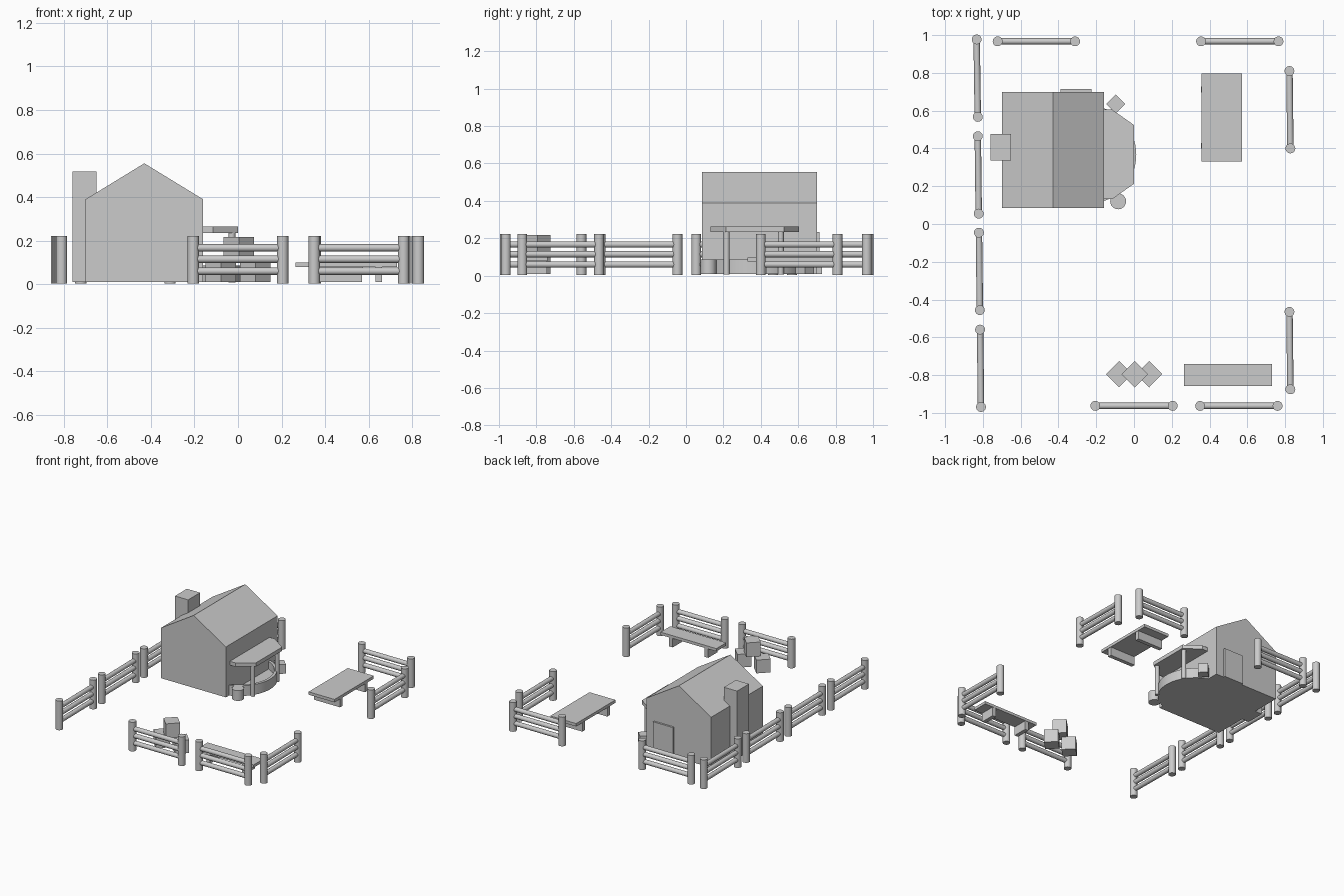
import bpy, bmesh
from math import radians, cos, sin, sqrt, acos
from mathutils import Vector

if "Cube" in bpy.data.objects:
    bpy.data.objects.remove(bpy.data.objects["Cube"])


def add_mesh(name, verts, faces):
    me = bpy.data.meshes.new(name)
    me.from_pydata(verts, [], faces)
    bm = bmesh.new()
    bm.from_mesh(me)
    bmesh.ops.recalc_face_normals(bm, faces=bm.faces)
    bm.to_mesh(me)
    bm.free()
    ob = bpy.data.objects.new(name, me)
    bpy.context.collection.objects.link(ob)
    return ob


def prism(name, outline, z0, z1):
    n = len(outline)
    verts = [(x, y, z) for z in (z0, z1) for x, y in outline]
    faces = [list(range(n)), list(range(n, 2 * n))]
    faces += [(i, (i + 1) % n, n + (i + 1) % n, n + i) for i in range(n)]
    return add_mesh(name, verts, faces)


def box(name, x0, x1, y0, y1, z0, z1):
    return prism(name, [(x0, y0), (x1, y0), (x1, y1), (x0, y1)], z0, z1)


def crate(name, x, y, half_diag, z0, z1):
    d = half_diag
    return prism(name, [(x - d, y), (x, y - d), (x + d, y), (x, y + d)], z0, z1)


def rod(name, a, b, r, sides=20):
    a, b = Vector(a), Vector(b)
    bpy.ops.mesh.primitive_cylinder_add(vertices=sides, radius=r, depth=(b - a).length,
                                        location=(a + b) / 2)
    ob = bpy.context.object
    ob.name = name
    ob.rotation_euler = (b - a).to_track_quat('Z', 'Y').to_euler()
    bpy.ops.object.shade_smooth_by_angle(angle=radians(35))
    return ob


def fence(x0, y0, x1, y1):
    for x, y in ((x0, y0), (x1, y1)):
        rod("fence_post", (x, y, 0.003), (x, y, 0.222), 0.026)
    for z in (0.06, 0.115, 0.167):
        rod("fence_rail", (x0, y0, z), (x1, y1, z), 0.017, 16)


# Fence panels around the yard
for panel in [(-0.833, 0.977, -0.827, 0.567), (-0.827, 0.465, -0.822, 0.055),
              (-0.821, -0.046, -0.816, -0.456), (-0.815, -0.559, -0.81, -0.969),
              (-0.722, 0.967, -0.312, 0.967), (0.355, 0.967, 0.765, 0.967),
              (0.823, 0.81, 0.828, 0.40), (0.823, -0.465, 0.828, -0.875),
              (-0.205, -0.963, 0.205, -0.963), (0.35, -0.963, 0.76, -0.963)]:
    fence(*panel)

# House body with gable roof
gable = [(-0.70, 0.01), (-0.16, 0.01), (-0.16, 0.39), (-0.43, 0.555), (-0.70, 0.39)]
verts = [(x, y, z) for y in (0.085, 0.70) for x, z in gable]
add_mesh("house", verts, [range(5), range(5, 10)] +
         [(i, (i + 1) % 5, 5 + (i + 1) % 5, 5 + i) for i in range(5)])
box("chimney", -0.76, -0.65, 0.335, 0.477, 0.01, 0.518)
box("back_door", -0.39, -0.225, 0.69, 0.714, 0.01, 0.235)

# Porch: round floor, low curved wall, canopy and posts
CX, CY, R, T = -0.25, 0.367, 0.262, 0.02


def arc(r, wall_x=-0.162, n=24):
    a = acos((wall_x - CX) / r)
    return [(CX + r * cos(-a + 2 * a * i / n), CY + r * sin(-a + 2 * a * i / n))
            for i in range(n + 1)]


prism("porch_floor", arc(R - 0.002), 0.01, 0.03)
outer, inner = arc(R), arc(R - T)
k = len(outer)
verts = [(x, y, z) for ring in (outer, inner) for z in (0.01, 0.087) for x, y in ring]
faces = [(0, k, 3 * k, 2 * k), (k - 1, 2 * k - 1, 4 * k - 1, 3 * k - 1)]
for i in range(k - 1):
    for a, b in ((0, k), (k, 3 * k), (3 * k, 2 * k), (2 * k, 0)):
        faces.append((a + i, a + i + 1, b + i + 1, b + i))
wall = add_mesh("porch_wall", verts, faces)
bpy.context.view_layer.objects.active = wall
wall.select_set(True)
bpy.ops.object.shade_smooth_by_angle(angle=radians(35))
prism("porch_canopy", [(-0.162, 0.132), (-0.115, 0.132), (0.0, 0.213), (0.0, 0.524),
                       (-0.115, 0.605), (-0.162, 0.605)], 0.235, 0.264)
for y in (0.217, 0.507):
    rod("porch_post", (-0.028, y, 0.007), (-0.028, y, 0.238), 0.016, 16)

# Barrel and crate beside the porch
rod("barrel", (-0.084, 0.12, 0.01), (-0.084, 0.12, 0.087), 0.042, 24)
crate("porch_crate", -0.096, 0.635, 0.05, 0.01, 0.08)

# Stacked crates by the front fence
crate("crate_left", -0.079, -0.795, 0.07, 0.01, 0.11)
crate("crate_right", 0.08, -0.795, 0.07, 0.01, 0.11)
crate("crate_top", 0.004, -0.795, 0.07, 0.11, 0.217)

# Tables with slab legs
box("side_table_top", 0.357, 0.573, 0.33, 0.797, 0.075, 0.097)
for y in (0.415, 0.712):
    box("side_table_leg", 0.355, 0.57, y - 0.015, y + 0.015, 0.01, 0.077)
box("front_table_top", 0.265, 0.73, -0.857, -0.74, 0.078, 0.099)
for x in (0.35, 0.645):
    box("front_table_leg", x - 0.015, x + 0.015, -0.855, -0.742, 0.01, 0.08)
